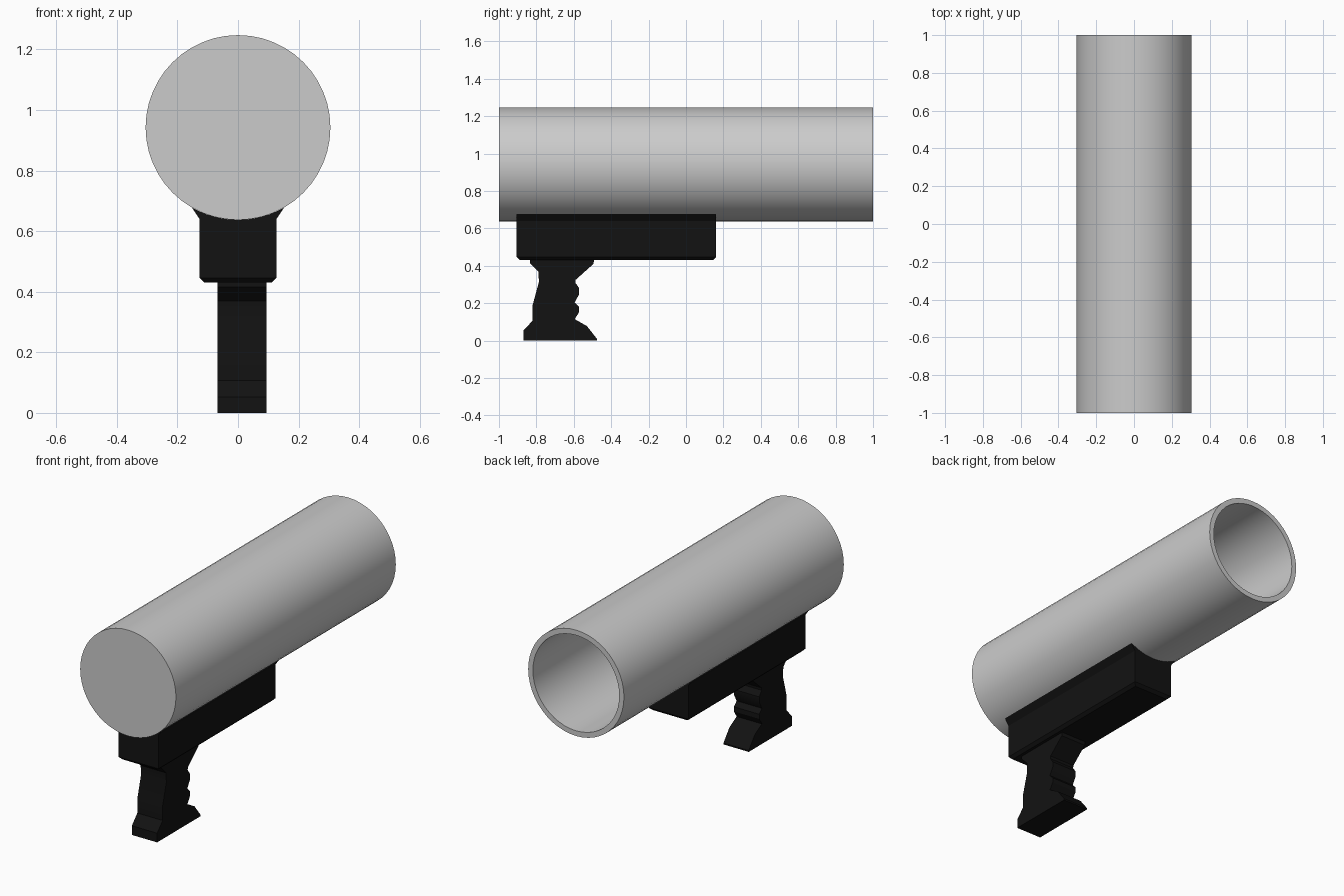
import bpy, bmesh
from math import sin, cos, pi, asin

if "Cube" in bpy.data.objects:
    bpy.data.objects.remove(bpy.data.objects["Cube"])

TUBE_Z, R_OUT, R_IN = 0.942, 0.305, 0.275

black = bpy.data.materials.new("black")
black.diffuse_color = (0.006, 0.006, 0.006, 1)
black.use_nodes = True
black.node_tree.nodes["Principled BSDF"].inputs["Base Color"].default_value = black.diffuse_color


def finish(bm, name, mat=None, angle=30):
    bmesh.ops.recalc_face_normals(bm, faces=bm.faces)
    me = bpy.data.meshes.new(name)
    bm.to_mesh(me)
    bm.free()
    ob = bpy.data.objects.new(name, me)
    bpy.context.collection.objects.link(ob)
    if mat:
        me.materials.append(mat)
    bpy.ops.object.select_all(action='DESELECT')
    ob.select_set(True)
    bpy.context.view_layer.objects.active = ob
    bpy.ops.object.shade_smooth_by_angle(angle=angle * pi / 180)
    return ob


def extrude(points, offset):
    """Fill a 3D outline and extrude it by offset."""
    bm = bmesh.new()
    face = bm.faces.new([bm.verts.new(p) for p in points])
    new = bmesh.ops.extrude_face_region(bm, geom=[face])["geom"]
    bmesh.ops.translate(bm, vec=offset,
                        verts=[v for v in new if isinstance(v, bmesh.types.BMVert)])
    return bm


# Tube: closed at the front, hollow and open at the back
N = 48
bm = bmesh.new()
rings = [[bm.verts.new((r * sin(2 * pi * i / N), y, TUBE_Z + r * cos(2 * pi * i / N)))
          for i in range(N)]
         for r, y in ((R_OUT, -1), (R_OUT, 1), (R_IN, 1), (R_IN, -0.97))]
for a, b in zip(rings, rings[1:]):
    for i in range(N):
        j = (i + 1) % N
        bm.faces.new((a[i], a[j], b[j], b[i]))
bm.faces.new(rings[0])
bm.faces.new(rings[-1])
finish(bm, "tube")

# Receiver block: flared top cradles the tube, chamfered underside
half = [(0.127, 0.43), (0.127, 0.64), (0.152, 0.677)]
a_max = asin(0.152 / R_OUT)
arc = [(R_OUT * sin(a_max * t / 6), TUBE_Z - R_OUT * cos(a_max * t / 6))
       for t in range(5, -6, -1)]
section = half + arc + [(-x, z) for x, z in reversed(half)]
bm = extrude([(x, -0.905, z) for x, z in section], (0, 1.065, 0))
under = [e for e in bm.edges if all(v.co.z < 0.431 for v in e.verts)]
bmesh.ops.bevel(bm, geom=under, offset=0.016, segments=1, affect='EDGES')
finish(bm, "receiver_block", black)

# Pistol grip: side profile (y, z) with finger grooves, extruded sideways
grip = [(-0.87, 0), (-0.87, 0.053), (-0.82, 0.107), (-0.82, 0.19), (-0.786, 0.315),
        (-0.79, 0.37), (-0.835, 0.415), (-0.835, 0.44), (-0.49, 0.44), (-0.495, 0.41),
        (-0.59, 0.325), (-0.592, 0.31), (-0.571, 0.28), (-0.571, 0.248), (-0.595, 0.205),
        (-0.571, 0.18), (-0.571, 0.153), (-0.595, 0.115), (-0.53, 0.078), (-0.475, 0.008),
        (-0.475, 0)]
bm = extrude([(-0.067, y, z) for y, z in grip], (0.161, 0, 0))
finish(bm, "pistol_grip", black)
